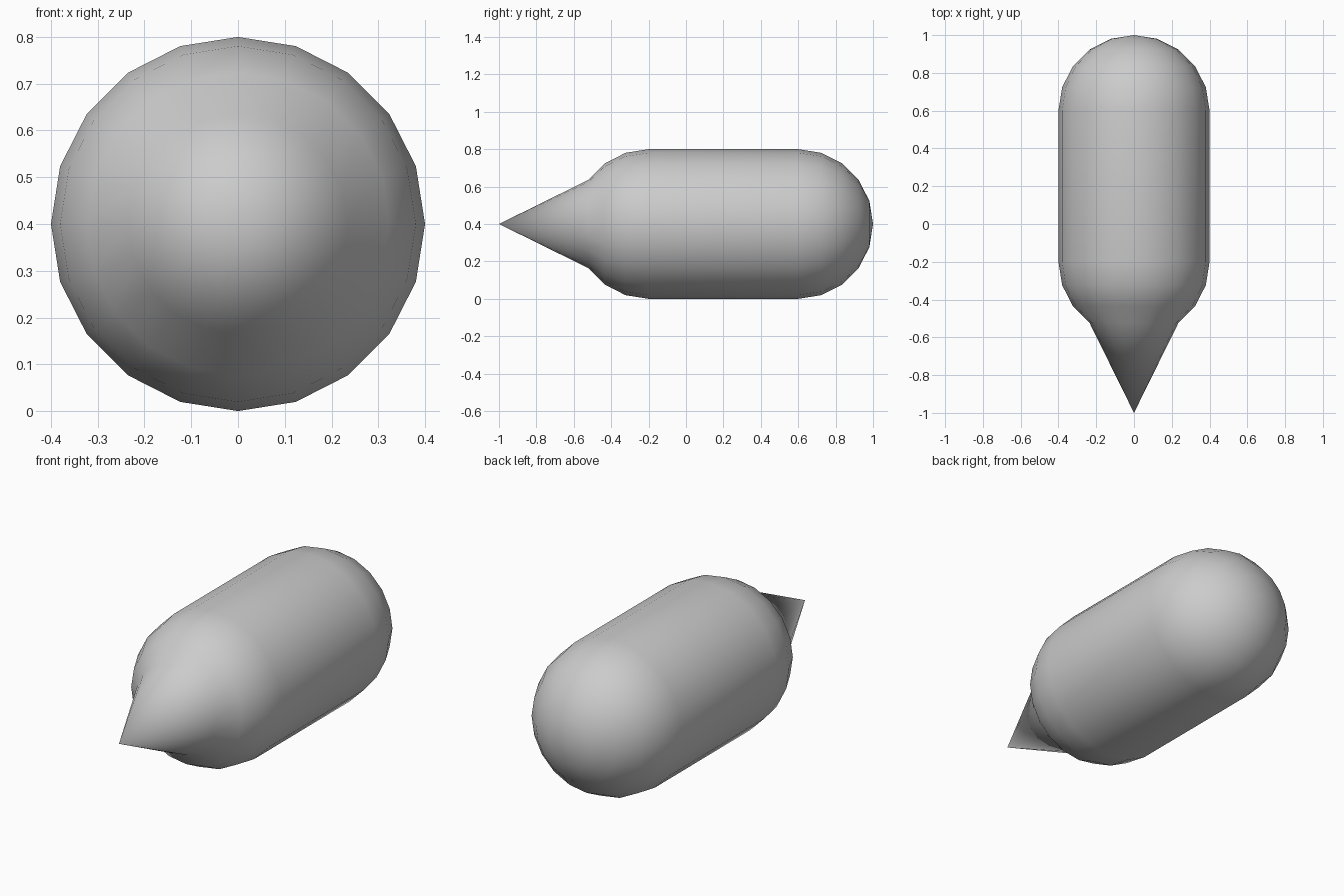
import bpy, bmesh
from math import sin, cos, pi

if "Cube" in bpy.data.objects:
    bpy.data.objects.remove(bpy.data.objects["Cube"])

SIDES = 20
R = 0.4

# Lengthwise profile (y, radius): front cap, straight body, rounded back
profile = [(-0.2 - R * sin(i * pi / 10), R * cos(i * pi / 10)) for i in (3, 2, 1, 0)]
profile += [(0.6 + R * sin(i * pi / 10), R * cos(i * pi / 10)) for i in range(5)]

bm = bmesh.new()
rings = [[bm.verts.new((r * cos(2 * pi * k / SIDES), y, R + r * sin(2 * pi * k / SIDES)))
          for k in range(SIDES)] for y, r in profile]
tip = bm.verts.new((0, -1, R))
back = bm.verts.new((0, 1, R))

# Skin of the body, then the pointed nose and the rounded end
for k in range(SIDES):
    n = (k + 1) % SIDES
    for a, b in zip(rings, rings[1:]):
        bm.faces.new((a[k], a[n], b[n], b[k]))
    bm.faces.new((tip, rings[0][n], rings[0][k]))
    bm.faces.new((back, rings[-1][k], rings[-1][n]))

bmesh.ops.recalc_face_normals(bm, faces=bm.faces)
for f in bm.faces:
    f.smooth = True

mesh = bpy.data.meshes.new("bullet_body")
bm.to_mesh(mesh)
bm.free()
bpy.context.collection.objects.link(bpy.data.objects.new("bullet_body", mesh))
